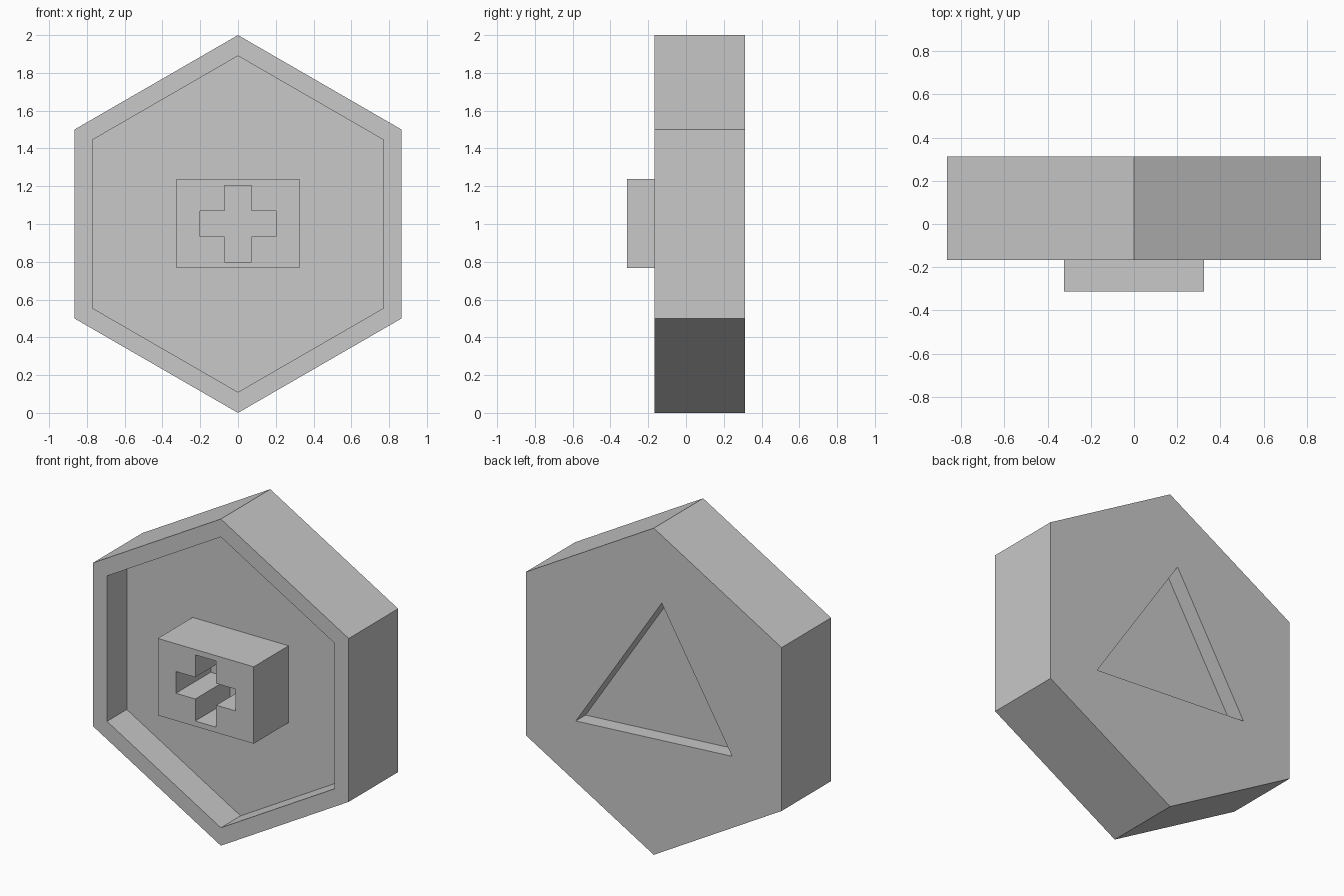
import bpy, bmesh
from math import sin, cos, radians

default = bpy.data.objects.get("Cube")
if default:
    bpy.data.objects.remove(default, do_unlink=True)

BACK, FRONT, FLOOR, TIP = 0.312, -0.166, 0.025, -0.312
MID = 1.0  # height of the hexagon centre

grey = bpy.data.materials.new("plain_grey")
grey.use_nodes = True
colour = (0.58, 0.58, 0.58, 1)
grey.diffuse_color = colour
grey.node_tree.nodes["Principled BSDF"].inputs["Base Color"].default_value = colour


def prism(name, outline, y0, y1):
    """Extrude an (x, z) outline, given about the centre, from y0 to y1."""
    bm = bmesh.new()
    face = bm.faces.new([bm.verts.new((x, y0, MID + z)) for x, z in outline])
    ext = bmesh.ops.extrude_face_region(bm, geom=[face])
    moved = [v for v in ext["geom"] if isinstance(v, bmesh.types.BMVert)]
    bmesh.ops.translate(bm, verts=moved, vec=(0, y1 - y0, 0))
    bmesh.ops.recalc_face_normals(bm, faces=bm.faces)
    mesh = bpy.data.meshes.new(name)
    bm.to_mesh(mesh)
    bm.free()
    mesh.materials.append(grey)
    obj = bpy.data.objects.new(name, mesh)
    bpy.context.collection.objects.link(obj)
    return obj


def cut(target, cutter):
    """Subtract the cutter for good, then discard it."""
    cutter.hide_render = True
    mod = target.modifiers.new("cut", "BOOLEAN")
    mod.operation = "DIFFERENCE"
    mod.solver = "EXACT"
    mod.object = cutter
    bpy.context.view_layer.objects.active = target
    bpy.ops.object.modifier_apply(modifier=mod.name)
    bpy.data.objects.remove(cutter, do_unlink=True)


def hexagon(r):
    return [(r * sin(radians(a)), r * cos(radians(a))) for a in range(0, 360, 60)]


def rectangle(x, low, high):
    return [(-x, low), (x, low), (x, high), (-x, high)]


# Hexagonal body with a front recess
body = prism("hexagon_body", hexagon(1.0), FRONT, BACK)
cut(body, prism("recess_cutter", hexagon(0.89), FRONT - 0.1, FLOOR))

# Slightly turned triangular pocket in the back
triangle = [(-0.054, 0.555), (0.528, -0.322), (-0.531, -0.255)]
cut(body, prism("triangle_cutter", triangle, BACK - 0.095, BACK + 0.1))

# Central block, sunk a little into the recess floor, with a cross hole through it
block = prism("centre_block", rectangle(0.325, -0.233, 0.238), TIP, FLOOR + 0.01)
a, b, low, high = 0.071, 0.202, -0.065, 0.068
cross = [(-a, -0.2), (a, -0.2), (a, low), (b, low), (b, high), (a, high),
         (a, 0.205), (-a, 0.205), (-a, high), (-b, high), (-b, low), (-a, low)]
cut(block, prism("cross_cutter", cross, TIP - 0.1, FLOOR + 0.1))
